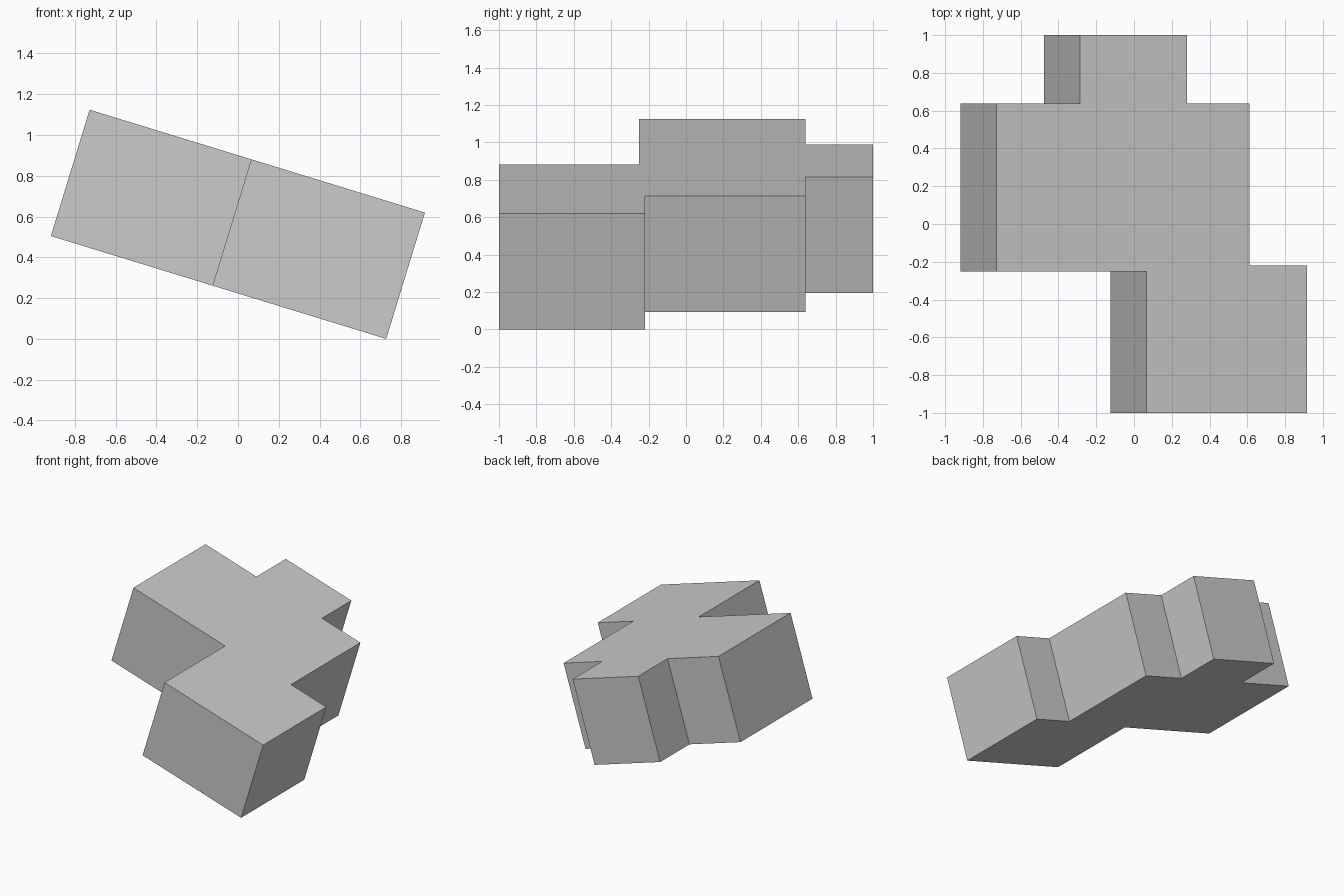
import bpy, bmesh, math
from mathutils import Matrix

if "Cube" in bpy.data.objects:
    bpy.data.objects.remove(bpy.data.objects["Cube"])

TILT = math.radians(17.05)
THICK = 0.648

# Stepped outline of the slab: x as seen from above on the upper face, y
OUTLINE = [(0.065, -1), (0.917, -1), (0.917, -0.22), (0.612, -0.22),
           (0.612, 0.638), (0.28, 0.638), (0.28, 1), (-0.287, 1),
           (-0.287, 0.638), (-0.728, 0.638), (-0.728, -0.252), (0.065, -0.252)]

# Slab: outline extruded downwards in its own flat frame
bm = bmesh.new()
top = bm.faces.new([bm.verts.new((x / math.cos(TILT), y, 0)) for x, y in OUTLINE])
ext = bmesh.ops.extrude_face_region(bm, geom=[top], use_keep_orig=True)
lower = [g for g in ext["geom"] if isinstance(g, bmesh.types.BMVert)]
bmesh.ops.translate(bm, verts=lower, vec=(0, 0, -THICK))

# Tilt down towards +x, then rest the lowest edge on the ground
bmesh.ops.transform(bm, verts=bm.verts, matrix=Matrix.Rotation(TILT, 4, "Y"))
low = min(v.co.z for v in bm.verts)
bmesh.ops.translate(bm, verts=bm.verts, vec=(0, 0, -low))
bmesh.ops.recalc_face_normals(bm, faces=bm.faces)

mesh = bpy.data.meshes.new("tilted_stepped_slab")
bm.to_mesh(mesh)
bm.free()
bpy.context.collection.objects.link(bpy.data.objects.new("tilted_stepped_slab", mesh))
